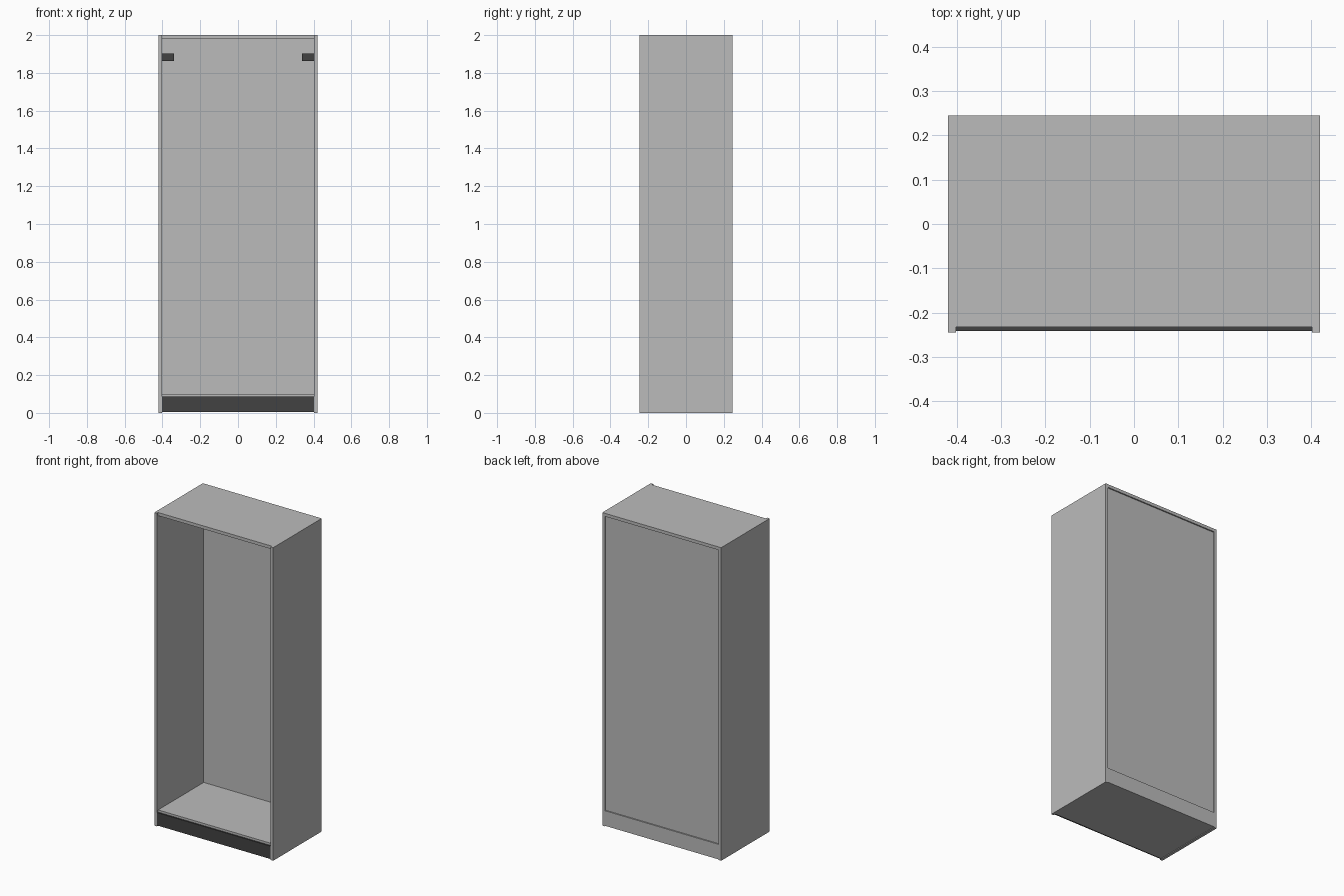
import bpy

old = bpy.data.objects.get("Cube")
if old:
    bpy.data.objects.remove(old)


def make_material(name, rgb):
    mat = bpy.data.materials.new(name)
    mat.use_nodes = True
    mat.diffuse_color = (*rgb, 1)
    mat.node_tree.nodes["Principled BSDF"].inputs["Base Color"].default_value = (*rgb, 1)
    return mat


grey = make_material("light grey panel", (0.5, 0.5, 0.5))
dark = make_material("dark grey trim", (0.055, 0.055, 0.055))


def box(name, x, y, z, mat):
    """Box spanning the given (low, high) range on each axis."""
    spans = (x, y, z)
    bpy.ops.mesh.primitive_cube_add(size=1, location=[(a + b) / 2 for a, b in spans])
    obj = bpy.context.object
    obj.name = name
    obj.scale = [b - a for a, b in spans]
    bpy.ops.object.transform_apply(location=False, rotation=False, scale=True)
    obj.data.materials.append(mat)
    return obj


HALF_W, INNER, FRONT, BACK, HEIGHT = 0.42, 0.402, -0.245, 0.245, 2.0
PANEL_FRONT = -0.232
across = (-INNER, INNER)

# Side panels and the small hanging brackets inside the back corners
for side, sign in (("left", 1), ("right", -1)):
    box(side + "_side_panel", sorted((sign * INNER, sign * HALF_W)),
        (FRONT, BACK), (0, HEIGHT), grey)
    box(side + "_hanging_bracket", sorted((sign * 0.34, sign * INNER)),
        (0.21, 0.236), (1.862, 1.902), dark)

# Top, floor and slightly recessed back
box("top_panel", across, (PANEL_FRONT, BACK), (1.98, HEIGHT), grey)
box("floor_panel", across, (PANEL_FRONT, BACK), (0.004, 0.1), grey)
box("back_panel", across, (0.228, 0.237), (0.09, 1.985), grey)

# Dark plinth below the floor edge
box("plinth", across, (-0.241, -0.23), (0.004, 0.086), dark)
